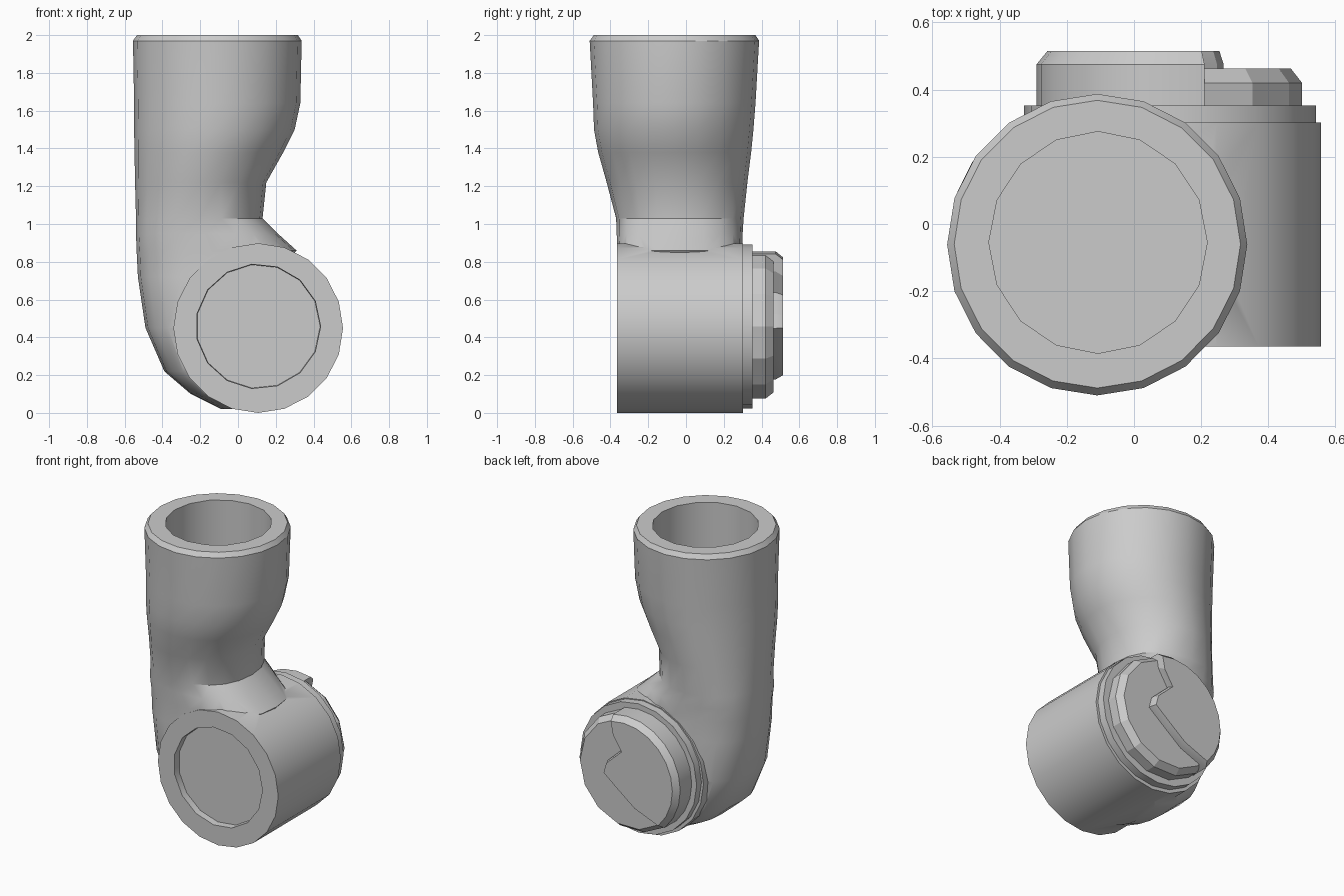
import bpy, bmesh
from math import sin, cos, pi, radians, copysign
from mathutils import Vector

cube = bpy.data.objects.get("Cube")
if cube:
    bpy.data.objects.remove(cube)

grey = bpy.data.materials.new("plain grey")
grey.use_nodes = True
GREY = (0.6, 0.6, 0.6, 1)
grey.diffuse_color = GREY
grey.node_tree.nodes["Principled BSDF"].inputs["Base Color"].default_value = GREY

AXIS_X, HUB_Z = 0.107, 0.458      # centre line of the hub and recess


def loft(name, rings):
    """Skin a closed stack of rings with equal point counts."""
    bm = bmesh.new()
    loops = [[bm.verts.new(p) for p in ring] for ring in rings]
    n = len(loops[0])
    for a, b in zip(loops, loops[1:]):
        for i in range(n):
            j = (i + 1) % n
            bm.faces.new((a[i], a[j], b[j], b[i]))
    bm.faces.new(loops[0])
    bm.faces.new(loops[-1])
    bmesh.ops.recalc_face_normals(bm, faces=bm.faces)
    mesh = bpy.data.meshes.new(name)
    bm.to_mesh(mesh)
    bm.free()
    mesh.materials.append(grey)
    obj = bpy.data.objects.new(name, mesh)
    bpy.context.collection.objects.link(obj)
    return obj


def level(z, x0, x1, y0, y1, power=1, n=20):
    """Horizontal oval between the given limits; a lower power is squarer."""
    cx, cy, rx, ry = (x0 + x1) / 2, (y0 + y1) / 2, (x1 - x0) / 2, (y1 - y0) / 2

    def swell(v):
        return copysign(abs(v) ** power, v)
    return [Vector((cx + rx * swell(cos(2 * pi * i / n)),
                    cy + ry * swell(sin(2 * pi * i / n)), z)) for i in range(n)]


def upright(y, r, n=20, z=HUB_Z):
    """Circle facing front and back."""
    return [Vector((AXIS_X + r * cos(2 * pi * i / n), y, z + r * sin(2 * pi * i / n)))
            for i in range(n)]


def activate(obj):
    bpy.ops.object.select_all(action='DESELECT')
    obj.select_set(True)
    bpy.context.view_layer.objects.active = obj


def combine(obj, other, operation):
    mod = obj.modifiers.new(operation.lower(), 'BOOLEAN')
    mod.operation, mod.solver, mod.object = operation, 'EXACT', other
    other.hide_render = True
    activate(obj)
    bpy.ops.object.modifier_apply(modifier=mod.name)
    bpy.data.objects.remove(other)


def smooth(obj, angle):
    activate(obj)
    bpy.ops.object.shade_smooth_by_angle(angle=radians(angle))


# Upright pipe, narrowing to a throat and rounding into the elbow
body = loft("elbow_body", [level(*s) for s in (
    (0.02, -0.09, 0.15, -0.22, 0.18, 0.85),
    (0.10, -0.25, 0.15, -0.31, 0.25, 0.85),
    (0.22, -0.39, 0.15, -0.35, 0.28, 0.85),
    (0.45, -0.49, 0.16, -0.362, 0.295, 0.85),
    (0.72, -0.53, 0.20, -0.363, 0.297, 0.85),
    (0.86, -0.537, 0.31, -0.364, 0.298, 0.8),
    (0.95, -0.54, 0.21, -0.367, 0.30, 0.8),
    (1.03, -0.54, 0.13, -0.37, 0.305, 0.9),
    (1.22, -0.545, 0.15, -0.42, 0.325),
    (1.38, -0.548, 0.24, -0.465, 0.345),
    (1.50, -0.55, 0.30, -0.487, 0.357),
    (1.64, -0.55, 0.33, -0.492, 0.368),
    (1.97, -0.556, 0.337, -0.51, 0.387),
    (2.00, -0.535, 0.317, -0.488, 0.368))])

# Cross barrel, then the deep top bore and the shallow front recess
barrel = loft("cross_barrel", [upright(y, 0.449, z=0.449) for y in (-0.365, 0.302)])
combine(body, barrel, 'UNION')
top_bore = loft("top_bore", [level(z, -0.432, 0.218, -0.385, 0.275, 1, 16) for z in (1.5, 2.1)])
combine(body, top_bore, 'DIFFERENCE')
front_recess = loft("front_recess", [upright(-0.45, 0.336, 15), upright(-0.32, 0.328, 15)])
combine(body, front_recess, 'DIFFERENCE')
smooth(body, 32)

# Back cap: thin flange, stepped hub
flange = loft("back_flange", [upright(0.28, 0.434), upright(0.353, 0.434)])
smooth(flange, 30)
hub = loft("hub_base", [upright(y, r, 14) for y, r in (
    (0.34, 0.393), (0.42, 0.393), (0.462, 0.36))])
smooth(hub, 20)

# Raised part of the hub: an arc closed by a crooked dividing edge
outline = [(0.397 * cos(radians(a)), 0.397 * sin(radians(a))) for a in range(75, 226, 15)]
outline += [(-0.09, -0.205), (0.033, -0.11), (0.16, -0.01),
            (0.14, 0.065), (0.016, 0.18), (0.085, 0.29)]
raised = loft("hub_raised_plate", [
    [Vector((AXIS_X + u * s, y, HUB_Z + w * s)) for u, w in outline]
    for y, s in ((0.345, 1), (0.475, 1), (0.514, 0.92))])
smooth(raised, 20)
